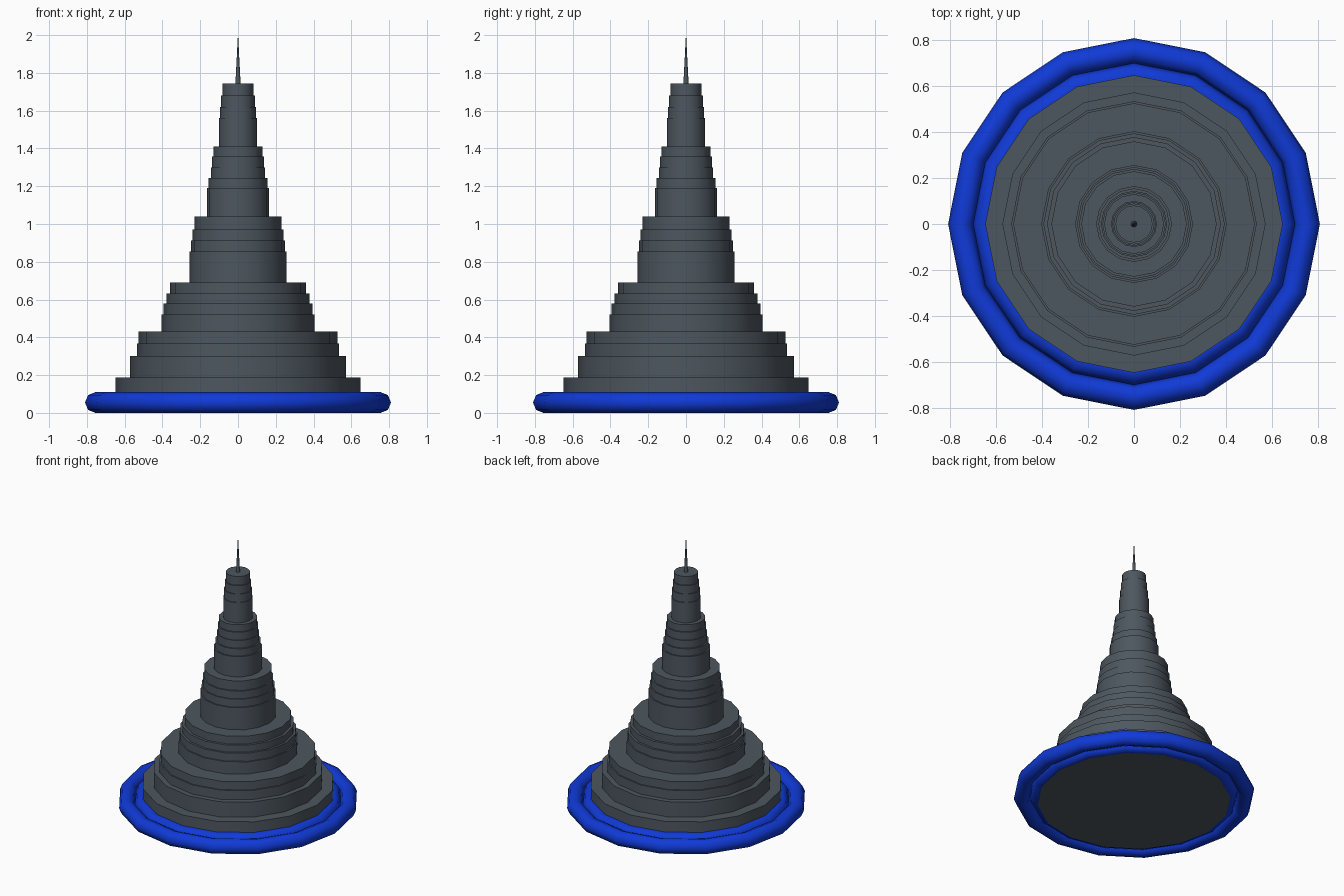
import bpy, bmesh, math

if "Cube" in bpy.data.objects:
    bpy.data.objects.remove(bpy.data.objects["Cube"])

SIDES = 16


def material(name, rgb):
    m = bpy.data.materials.new(name)
    m.diffuse_color = (*rgb, 1)
    m.use_nodes = True
    m.node_tree.nodes["Principled BSDF"].inputs["Base Color"].default_value = m.diffuse_color
    return m


grey = material("slate_grey", (0.075, 0.095, 0.115))
blue = material("royal_blue", (0.005, 0.042, 0.68))


def shade(obj, angle):
    bpy.ops.object.select_all(action='DESELECT')
    obj.select_set(True)
    bpy.context.view_layer.objects.active = obj
    bpy.ops.object.shade_smooth_by_angle(angle=math.radians(angle))


def lathe(name, profile, mat):
    """Revolve (radius, z) points about z and cap the ends."""
    bm = bmesh.new()
    rings = []
    for r, z in profile:
        rings.append([bm.verts.new((r * math.cos(a), r * math.sin(a), z))
                      for a in (2 * math.pi * i / SIDES for i in range(SIDES))])
    for low, high in zip(rings, rings[1:]):
        for i in range(SIDES):
            j = (i + 1) % SIDES
            bm.faces.new((low[i], low[j], high[j], high[i]))
    bm.faces.new(rings[0][::-1])
    bm.faces.new(rings[-1])
    me = bpy.data.meshes.new(name)
    bm.to_mesh(me)
    bm.free()
    me.materials.append(mat)
    obj = bpy.data.objects.new(name, me)
    bpy.context.collection.objects.link(obj)
    shade(obj, 35)


# Stepped tower: (radius, top height) of each tier
tiers = [(0.648, 0.188), (0.573, 0.30), (0.535, 0.368), (0.526, 0.43),
         (0.404, 0.52), (0.395, 0.58), (0.379, 0.632), (0.36, 0.69),
         (0.257, 0.855), (0.248, 0.913), (0.24, 0.97), (0.23, 1.04),
         (0.165, 1.19), (0.155, 1.243), (0.144, 1.30), (0.138, 1.358),
         (0.13, 1.41), (0.10, 1.56), (0.095, 1.62), (0.089, 1.68),
         (0.081, 1.745)]
profile, z = [], 0.0
for r, top in tiers:
    profile += [(r, z), (r, top)]
    z = top
lathe("stepped_tower", profile, grey)

# Needle spire
lathe("spire", [(0.014, 1.74), (0.0005, 2.0)], grey)

# Blue rings around the foot
for name, radius in (("outer_ring", 0.755), ("inner_ring", 0.647)):
    bpy.ops.mesh.primitive_torus_add(major_radius=radius, minor_radius=0.055,
                                     major_segments=SIDES, minor_segments=8,
                                     location=(0, 0, 0.055))
    ring = bpy.context.object
    ring.name = name
    ring.data.materials.append(blue)
    shade(ring, 60)
